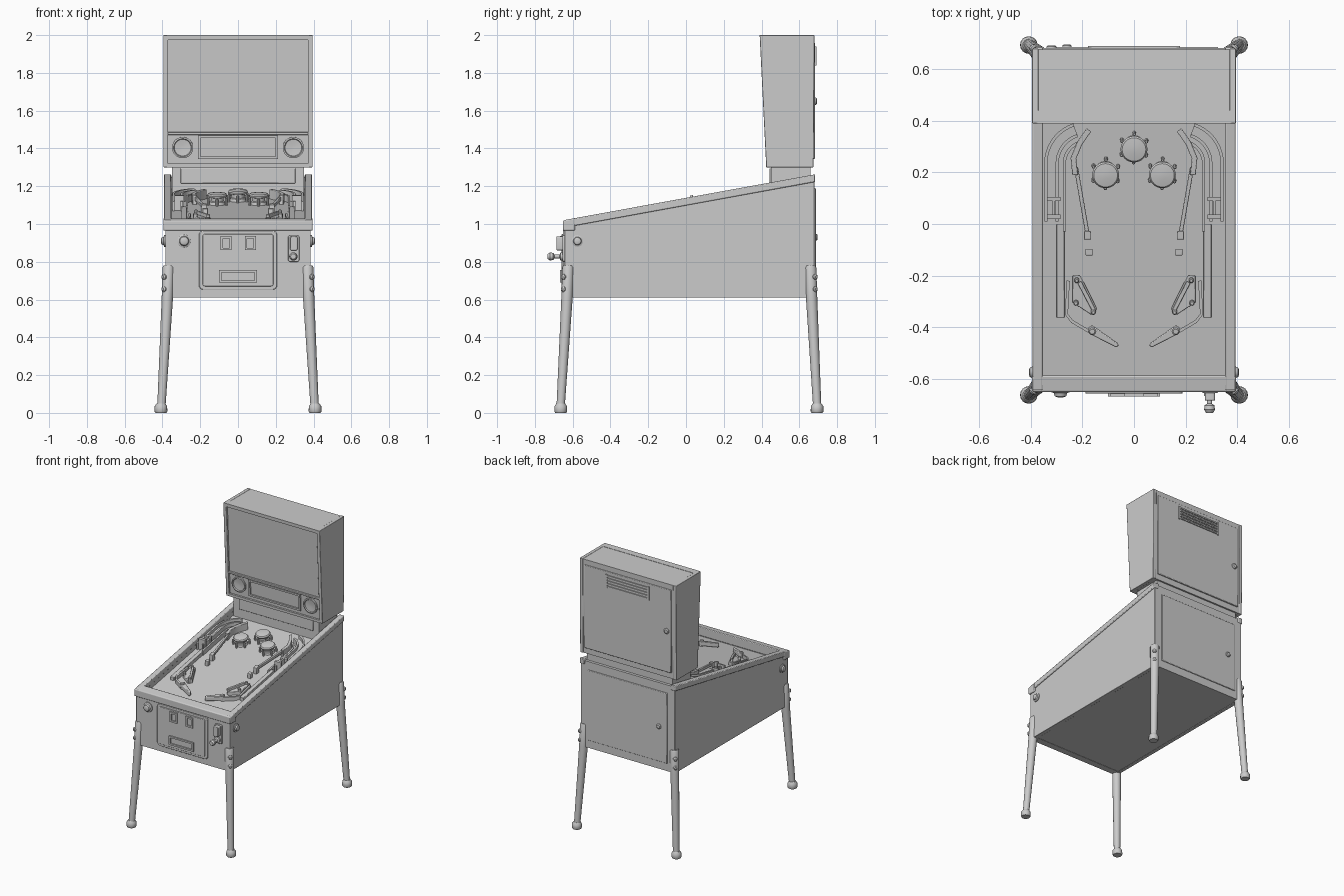
import bpy, bmesh, math
from mathutils import Vector

if "Cube" in bpy.data.objects:
    bpy.data.objects.remove(bpy.data.objects["Cube"])


def loft(name, rings, mirror=False, bevel=0.0):
    """Closed solid through a list of equal-length point rings."""
    bm = bmesh.new()
    rows = [[bm.verts.new(p) for p in ring] for ring in rings]
    n = len(rows[0])
    for a, b in zip(rows, rows[1:]):
        for i in range(n):
            bm.faces.new((a[i], a[(i + 1) % n], b[(i + 1) % n], b[i]))
    bm.faces.new(rows[0])
    bm.faces.new(rows[-1])
    bmesh.ops.recalc_face_normals(bm, faces=bm.faces)
    mesh = bpy.data.meshes.new(name)
    bm.to_mesh(mesh)
    bm.free()
    ob = bpy.data.objects.new(name, mesh)
    bpy.context.collection.objects.link(ob)
    bpy.ops.object.select_all(action='DESELECT')
    bpy.context.view_layer.objects.active = ob
    ob.select_set(True)
    bpy.ops.object.shade_smooth_by_angle(angle=math.radians(35))
    if bevel:
        mod = ob.modifiers.new("bevel", 'BEVEL')
        mod.width, mod.segments = bevel, 2
    if mirror:
        ob.modifiers.new("mirror", 'MIRROR')
    return ob


def box(name, x, y, z, **kw):
    return loft(name, [[(x[0], y[0], h), (x[1], y[0], h), (x[1], y[1], h), (x[0], y[1], h)] for h in z], **kw)


def side_prism(name, pts, x0, x1, **kw):
    return loft(name, [[(x, y, z) for y, z in pts] for x in (x0, x1)], **kw)


def turned(name, base, axis, profile, n=24, **kw):
    """Profile of (radius, distance) turned about an axis."""
    base, axis = Vector(base), Vector(axis).normalized()
    u = axis.orthogonal().normalized()
    v = axis.cross(u)
    ang = [2 * math.pi * i / n for i in range(n)]
    return loft(name, [[base + axis * d + (u * math.cos(t) + v * math.sin(t)) * r for t in ang]
                       for r, d in profile], **kw)


def rounded_plate(name, x, z, y0, y1, r, **kw):
    pts = []
    for k, (cx, cz) in enumerate([(x[1] - r, z[1] - r), (x[0] + r, z[1] - r),
                                  (x[0] + r, z[0] + r), (x[1] - r, z[0] + r)]):
        for j in range(5):
            t = math.radians(90 * k + 22.5 * j)
            pts.append((cx + r * math.cos(t), cz + r * math.sin(t)))
    return loft(name, [[(px, y, pz) for px, pz in pts] for y in (y0, y1)], **kw)


SLOPE = 0.182
top = lambda y: 1.02 + (y + 0.65) * SLOPE       # rail height
field = lambda y: top(y) - 0.07                 # playfield height
face = lambda z: 0.425 - (z - 1.30) * 0.05      # leaning backbox front
UP = (0, -SLOPE, 1)


def field_prism(name, pts, h0, h1, **kw):
    return loft(name, [[(x, y, field(y) + h) for x, y in pts] for h in (h0, h1)], **kw)


def ribbon(name, path, w, h0, h1, **kw):
    """Wall that follows a path over the playfield."""
    p = [Vector(q) for q in path]
    rings = []
    for i, q in enumerate(p):
        d = (p[min(i + 1, len(p) - 1)] - p[max(i - 1, 0)]).normalized()
        o = Vector((-d.y, d.x)) * w / 2
        a, b = q - o, q + o
        rings.append([(a.x, a.y, field(a.y) + h0), (b.x, b.y, field(b.y) + h0),
                      (b.x, b.y, field(b.y) + h1), (a.x, a.y, field(a.y) + h1)])
    return loft(name, rings, **kw)


def face_box(name, x, z, d0, d1, **kw):
    """Box lying on the leaning backbox front; negative depth stands out."""
    pts = [(face(z[0]) + d0, z[0]), (face(z[1]) + d0, z[1]), (face(z[1]) + d1, z[1]), (face(z[0]) + d1, z[0])]
    return side_prism(name, pts, x[0], x[1], **kw)


# Cabinet
side_prism("cabinet_core", [(-0.64, 0.612), (0.675, 0.612), (0.675, field(0.675)), (-0.64, field(-0.64))], -0.358, 0.358)
side_prism("cabinet_side", [(-0.643, 0.61), (0.68, 0.61), (0.68, top(0.68) - 0.01), (-0.643, top(-0.643) - 0.01)],
           0.357, 0.385, mirror=True, bevel=0.003)
side_prism("side_rail", [(-0.645, top(-0.645) - 0.04), (0.684, top(0.684) - 0.04), (0.684, top(0.684)), (-0.645, top(-0.645))],
           0.353, 0.393, mirror=True, bevel=0.005)
box("front_panel", (-0.36, 0.36), (-0.644, -0.595), (0.61, 0.99))
side_prism("lockbar", [(-0.652, 0.965), (-0.588, 0.965), (-0.588, top(-0.588)), (-0.652, 1.018)],
           -0.395, 0.395, bevel=0.006)
box("back_panel", (-0.36, 0.36), (0.64, 0.68), (0.612, 1.25))
box("back_access_panel", (-0.325, 0.325), (0.67, 0.687), (0.67, 1.19), bevel=0.004)
turned("back_lock", (-0.26, 0.68, 0.93), (0, 1, 0), [(0.018, 0), (0.018, 0.012), (0.012, 0.017)])

# Neck between cabinet and backbox
box("neck", (-0.35, 0.35), (0.45, 0.66), (1.10, 1.31))
box("neck_panel", (-0.305, 0.305), (0.442, 0.46), (1.215, 1.295), bevel=0.004)

# Backbox
side_prism("backbox", [(face(1.3) + 0.014, 1.302), (0.672, 1.302), (0.677, 1.998), (face(2) + 0.014, 1.998)], -0.38, 0.38)
side_prism("backbox_side", [(face(1.3), 1.30), (0.675, 1.30), (0.68, 2.0), (face(2), 2.0)], 0.37, 0.395,
           mirror=True, bevel=0.003)
face_box("backbox_top_bar", (-0.375, 0.375), (1.975, 2.0), 0, 0.05)
face_box("backbox_bottom_bar", (-0.375, 0.375), (1.30, 1.32), 0, 0.05)
face_box("display_divider", (-0.372, 0.372), (1.472, 1.487), 0.0, 0.03, bevel=0.003)
for nm, x, z in (("top", (-0.212, 0.212), (1.455, 1.468)), ("bottom", (-0.212, 0.212), (1.345, 1.358))):
    face_box("display_frame_" + nm, x, z, 0.002, 0.03)
face_box("display_frame_side", (0.199, 0.212), (1.345, 1.468), 0.002, 0.03, mirror=True)
turned("speaker", (0.293, face(1.405) + 0.02, 1.405), (0, -1, -0.05),
       [(0.056, 0), (0.056, 0.016), (0.048, 0.018), (0.044, 0.011), (0.012, 0.007)], n=32, mirror=True)
box("backbox_rear_panel", (-0.355, 0.355), (0.66, 0.683), (1.345, 1.96), bevel=0.004)
turned("backbox_lock", (-0.32, 0.675, 1.65), (0, 1, 0), [(0.02, 0), (0.02, 0.013), (0.013, 0.018)])
for i in range(5):
    z = 1.845 + 0.02 * i
    box("vent_slat", (-0.17, 0.17), (0.675, 0.69), (z, z + 0.01))
box("vent_frame_side", (0.165, 0.178), (0.675, 0.69), (1.84, 1.94), mirror=True)

# Legs with feet and bolts
for nm, y0, y1, s in (("front", -0.624, -0.663, -1), ("rear", 0.659, 0.694, 1)):
    ring = lambda x, y, z, r: [(x + r * math.cos(math.pi * k / 8), y + r * math.sin(math.pi * k / 8), z) for k in range(16)]
    loft(nm + "_leg", [ring(0.368, y0, 0.78, 0.026), ring(0.368, y0, 0.77, 0.031), ring(0.374, y0 + s * 0.006, 0.61, 0.03),
                       ring(0.405, y1, 0.045, 0.022)], mirror=True)
    loft(nm + "_foot", [ring(0.408, y1, z, r) for z, r in ((0, 0.029), (0.008, 0.034), (0.035, 0.033), (0.05, 0.023))],
         mirror=True)
    for z in (0.72, 0.655):
        turned(nm + "_leg_bolt", (0.385, y0 + s * 0.018, z), (1, s, 0),
               [(0.015, 0), (0.015, 0.014), (0.008, 0.02)], n=12, mirror=True)

# Coin door
rounded_plate("coin_door_frame", (-0.207, 0.207), (0.652, 0.965), -0.652, -0.63, 0.025, bevel=0.003)
rounded_plate("coin_door", (-0.188, 0.188), (0.67, 0.947), -0.658, -0.64, 0.015, bevel=0.003)
for nm, x, z in (("left_coin_slot", (-0.092, -0.034), (0.862, 0.936)), ("right_coin_slot", (0.036, 0.094), (0.862, 0.936)),
                 ("coin_return", (-0.1, 0.1), (0.69, 0.756))):
    box(nm + "_rim_side_a", (x[0], x[0] + 0.012), (-0.668, -0.65), z)
    box(nm + "_rim_side_b", (x[1] - 0.012, x[1]), (-0.668, -0.65), z)
    box(nm + "_rim_top", x, (-0.668, -0.65), (z[1] - 0.012, z[1]))
    box(nm + "_rim_bottom", x, (-0.668, -0.65), (z[0], z[0] + 0.012))

# Start button, plunger and flipper buttons
button = [(0.036, 0), (0.036, 0.01), (0.026, 0.014), (0.022, 0.026), (0.012, 0.03)]
turned("start_button", (-0.285, -0.642, 0.91), (0, -1, 0), button)
turned("flipper_button", (0.383, -0.575, 0.91), (1, 0, 0), [(r * 0.85, d * 0.8) for r, d in button], mirror=True)
rounded_plate("plunger_plate", (0.265, 0.325), (0.80, 0.94), -0.655, -0.64, 0.012, bevel=0.003)
rounded_plate("launch_housing", (0.275, 0.315), (0.86, 0.935), -0.685, -0.65, 0.01, bevel=0.004)
turned("plunger", (0.293, -0.645, 0.828), (0, -1, 0),
       [(0.022, 0), (0.022, 0.02), (0.01, 0.024), (0.01, 0.052), (0.019, 0.058), (0.021, 0.075), (0.014, 0.087)])

# Pop bumpers with small posts
for x, y in ((0, 0.30), (-0.11, 0.20), (0.11, 0.20)):
    turned("pop_bumper", (x, y, field(y) - 0.005), UP,
           [(0.046, 0), (0.04, 0.02), (0.034, 0.024), (0.034, 0.042), (0.05, 0.046), (0.052, 0.056), (0.046, 0.063), (0.015, 0.067)], n=32)
    for k in range(6):
        t = math.pi * k / 3 + 0.5
        px, py = x + 0.055 * math.cos(t), y + 0.055 * math.sin(t)
        turned("bumper_post", (px, py, field(py) - 0.005), UP, [(0.007, 0), (0.007, 0.04), (0.004, 0.044)], n=8)


# Curved orbit lanes
def orbit(r, y0):
    arc = [math.radians(180 - 8 * k) for k in range(10)]
    return [(-0.185 + r * math.cos(t), 0.235 + r * math.sin(t)) for t in arc][::-1] + [(-0.185 - r, y0)]


ribbon("orbit_ramp_floor", orbit(0.135, 0.02), 0.045, -0.005, 0.028, mirror=True)
for r, y0, h in ((0.157, 0.01, 0.05), (0.113, 0.01, 0.05), (0.085, -0.03, 0.035)):
    ribbon("orbit_rail", orbit(r, y0), 0.012, -0.005, h, mirror=True)
field_prism("ramp_gate", [(-0.337, 0.02), (-0.285, 0.02), (-0.285, 0.036), (-0.337, 0.036)], 0, 0.078, mirror=True)
field_prism("ramp_gate_bar", [(-0.337, 0.09), (-0.285, 0.09), (-0.285, 0.105), (-0.337, 0.105)], 0, 0.065, mirror=True)
field_prism("ramp_gate_arm", [(-0.316, 0.03), (-0.306, 0.03), (-0.306, 0.1), (-0.316, 0.1)], 0, 0.065, mirror=True)

# Inner guides and targets
ribbon("upper_guide", [(-0.175, 0.365), (-0.21, 0.315), (-0.235, 0.255), (-0.228, 0.19)], 0.022, -0.005, 0.05, mirror=True, bevel=0.003)
ribbon("wire_lane", [(-0.225, 0.22), (-0.182, -0.03)], 0.016, 0.02, 0.04, mirror=True, bevel=0.003)
field_prism("lane_end", [(-0.194, -0.06), (-0.166, -0.06), (-0.166, -0.028), (-0.194, -0.028)], -0.005, 0.045, mirror=True, bevel=0.003)
field_prism("stand_up_target", [(-0.188, -0.122), (-0.16, -0.122), (-0.16, -0.096), (-0.188, -0.096)], -0.005, 0.035, mirror=True, bevel=0.003)

# Lower lane walls, slingshots and flippers
ribbon("outlane_wall", [(-0.285, 0.0), (-0.285, -0.365)], 0.03, -0.005, 0.025, mirror=True, bevel=0.003)
ribbon("inlane_guide", [(-0.255, -0.22), (-0.262, -0.35), (-0.24, -0.378), (-0.16, -0.425)], 0.012, -0.005, 0.028, mirror=True)
field_prism("slingshot_base", [(-0.238, -0.2), (-0.208, -0.2), (-0.142, -0.33), (-0.165, -0.352), (-0.238, -0.305)],
            -0.005, 0.025, mirror=True, bevel=0.003)
ribbon("slingshot_kicker", [(-0.212, -0.225), (-0.155, -0.335)], 0.016, 0.02, 0.042, mirror=True, bevel=0.003)
for x, y in ((-0.222, -0.212), (-0.158, -0.335), (-0.225, -0.3)):
    turned("slingshot_post", (x, y, field(y)), UP, [(0.01, 0), (0.01, 0.042), (0.006, 0.046)], n=12, mirror=True)
field_prism("flipper", [(-0.177, -0.402), (-0.162, -0.392), (-0.062, -0.462), (-0.06, -0.474), (-0.07, -0.478),
                        (-0.172, -0.426)], 0.004, 0.036, mirror=True, bevel=0.004)
turned("flipper_pivot", (-0.162, -0.41, field(-0.41)), UP, [(0.014, 0), (0.014, 0.04), (0.01, 0.043)], n=16, mirror=True)
